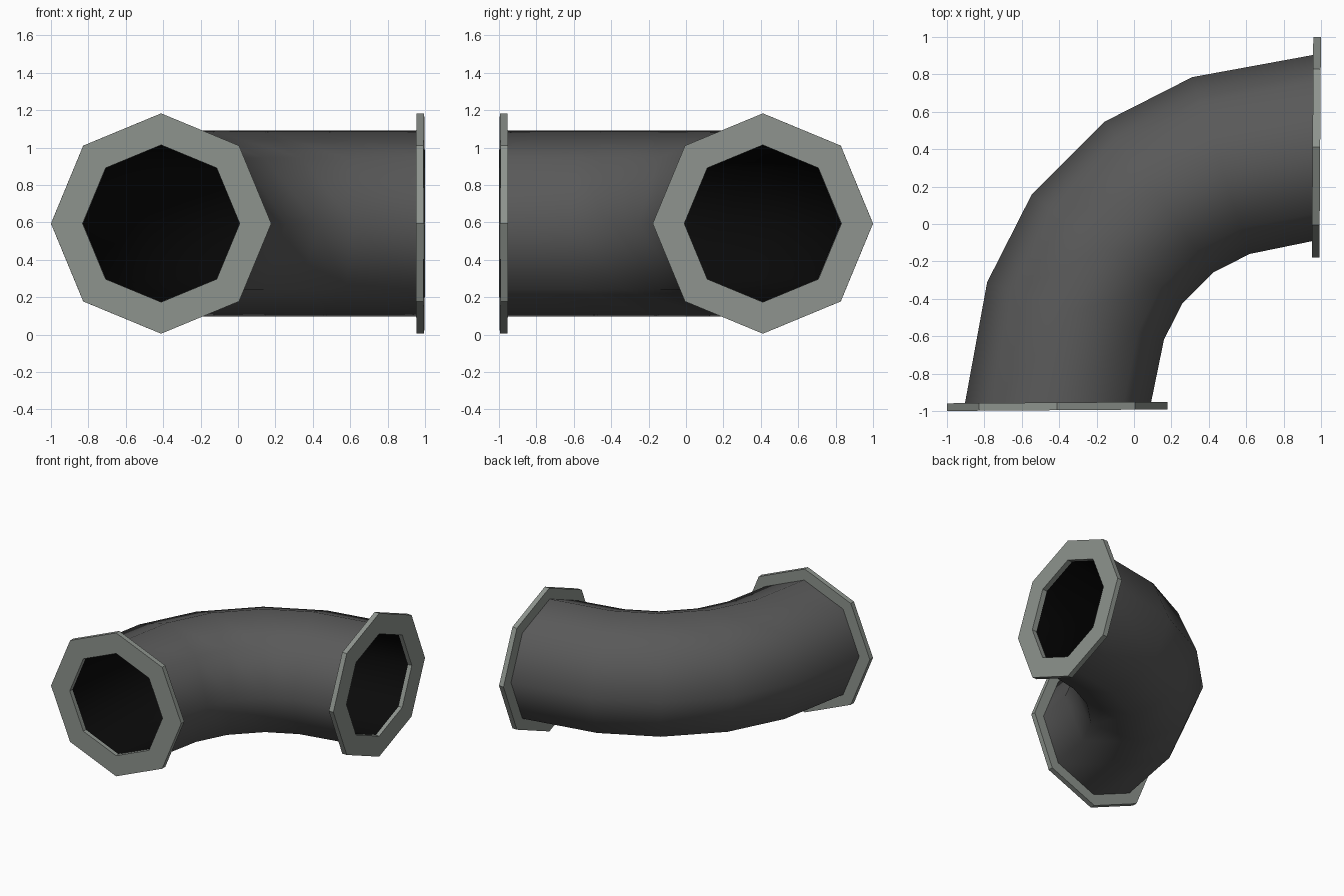
import bpy, bmesh, math
from mathutils import Vector, Matrix

if "Cube" in bpy.data.objects:
    bpy.data.objects.remove(bpy.data.objects["Cube"])

ZC = 0.594      # height of the pipe axis
SIDES = 8


def material(name, rgb):
    m = bpy.data.materials.new(name)
    m.diffuse_color = (*rgb, 1)
    m.use_nodes = True
    m.node_tree.nodes["Principled BSDF"].inputs["Base Color"].default_value = m.diffuse_color
    return m


PIPE = material("dark grey pipe", (0.1, 0.1, 0.1))
FLANGE = material("pale grey metal", (0.27, 0.295, 0.27))
BLACK = material("black interior", (0.003, 0.003, 0.003))


def ring(bm, x, y, angle, r):
    """Octagon standing upright; its horizontal axis is turned by angle."""
    side = Vector((-math.cos(angle), math.sin(angle), 0))
    up = Vector((0, 0, 1))
    c = Vector((x, y, ZC))
    return [bm.verts.new(c + r * (math.cos(t) * side + math.sin(t) * up))
            for t in (2 * math.pi * i / SIDES for i in range(SIDES))]


def bridge(bm, a, b):
    for i in range(SIDES):
        j = (i + 1) % SIDES
        bm.faces.new((a[i], a[j], b[j], b[i]))


def finish(bm, name, mat, smooth):
    me = bpy.data.meshes.new(name)
    bm.to_mesh(me)
    bm.free()
    me.materials.append(mat)
    for p in me.polygons:
        p.use_smooth = smooth
    ob = bpy.data.objects.new(name, me)
    bpy.context.collection.objects.link(ob)
    return ob


# Half of the bend path, mirrored across the diagonal for the other half
half = [(-0.408, -0.965), (-0.3125, -0.465), (-0.145, -0.135)]
path = half + [(-y, -x) for x, y in reversed(half)]


def tube(name, r, mat, inward):
    bm = bmesh.new()
    rings = [ring(bm, x, y, math.radians(18 * i), r) for i, (x, y) in enumerate(path)]
    for a, b in zip(rings, rings[1:]):
        bridge(bm, a, b)
    bmesh.ops.recalc_face_normals(bm, faces=bm.faces)
    # make the wall face the requested way
    f = bm.faces[0] if not hasattr(bm.faces, "ensure_lookup_table") else (bm.faces.ensure_lookup_table() or bm.faces[0])
    f.normal_update()
    mid = Vector((*[(path[0][k] + path[1][k]) / 2 for k in (0, 1)], ZC))
    outward = f.normal.dot(f.calc_center_median() - mid) > 0
    if outward == inward:
        bmesh.ops.reverse_faces(bm, faces=bm.faces)
    return finish(bm, name, mat, True)


tube("elbow_pipe", 0.497, PIPE, False)
tube("pipe_lining", 0.421, BLACK, True)


# Flat octagonal flanges, tilted very slightly
def flange(name, x, y, angle):
    bm = bmesh.new()
    n = Vector((math.sin(angle), math.cos(angle), 0)) * 0.0205
    loops = [ring(bm, x + s * n.x, y + s * n.y, angle, r)
             for s, r in ((-1, 0.589), (1, 0.589), (1, 0.42), (-1, 0.42))]
    for k in range(4):
        bridge(bm, loops[k], loops[(k + 1) % 4])
    bmesh.ops.recalc_face_normals(bm, faces=bm.faces)
    return finish(bm, name, FLANGE, False)


tilt = math.radians(-0.4)
flange("front_flange", -0.411, -0.975, -tilt * -1)
flange("side_flange", 0.975, 0.411, math.radians(90) + tilt * -1)
